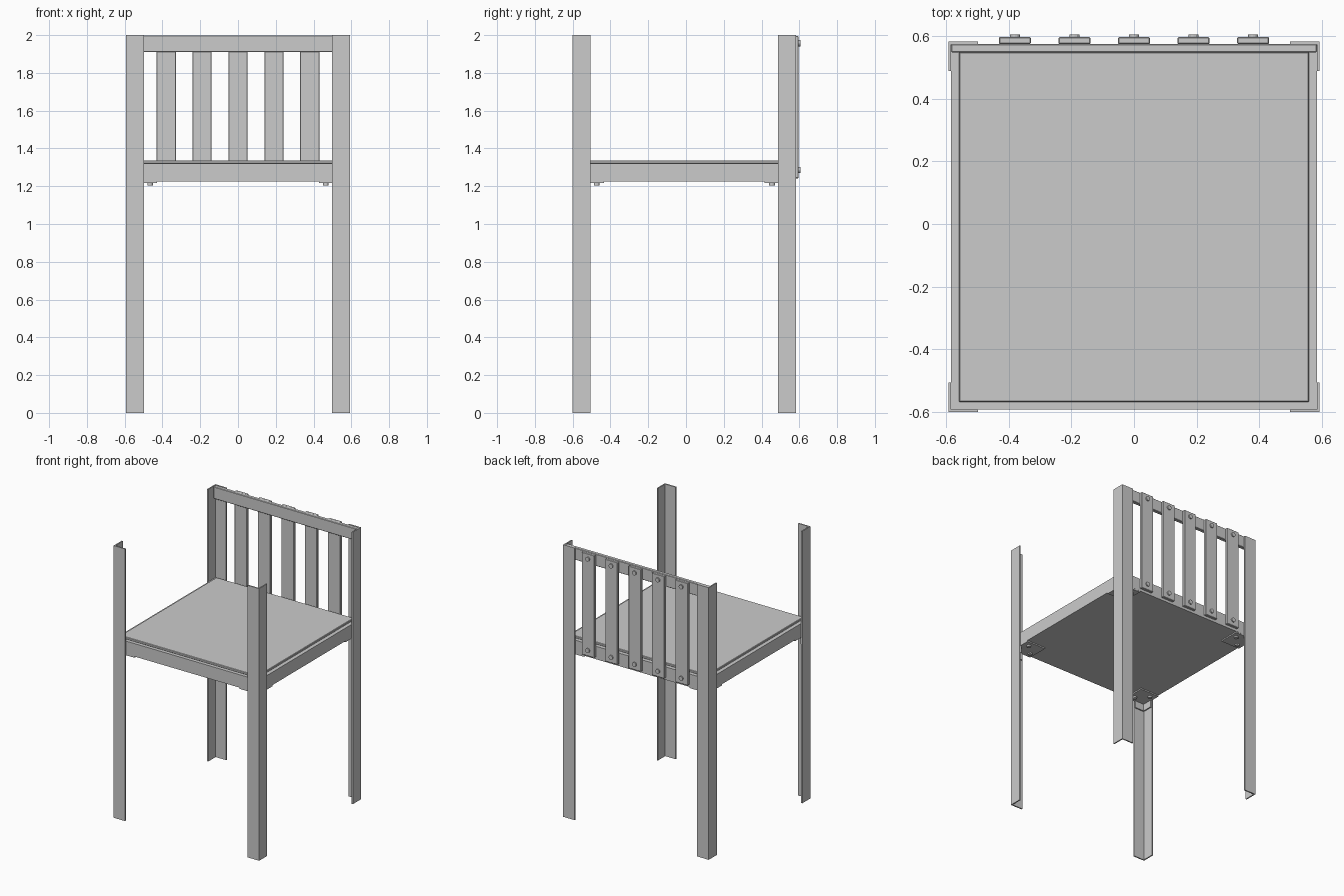
import bpy, bmesh, math
from mathutils import Matrix

if "Cube" in bpy.data.objects:
    bpy.data.objects.remove(bpy.data.objects["Cube"])


def box(name, x0, x1, y0, y1, z0, z1, bevel=0.0):
    bm = bmesh.new()
    bmesh.ops.create_cube(bm, size=1)
    bmesh.ops.scale(bm, vec=(x1 - x0, y1 - y0, z1 - z0), verts=bm.verts)
    bmesh.ops.translate(bm, vec=((x0 + x1) / 2, (y0 + y1) / 2, (z0 + z1) / 2), verts=bm.verts)
    me = bpy.data.meshes.new(name)
    bm.to_mesh(me)
    bm.free()
    ob = bpy.data.objects.new(name, me)
    bpy.context.collection.objects.link(ob)
    if bevel:
        m = ob.modifiers.new("bevel", 'BEVEL')
        m.width = bevel
        m.segments = 1
    return ob


def angle_bar(name, cx, cy, sx, sy, width, t, z0, z1):
    """L-section bar, outer corner at (cx, cy), flanges running along sx and sy."""
    prof = [(0, 0), (width, 0), (width, t), (t, t), (t, width), (0, width)]
    bm = bmesh.new()
    face = bm.faces.new([bm.verts.new((cx + sx * a, cy + sy * b, z0)) for a, b in prof])
    ext = bmesh.ops.extrude_face_region(bm, geom=[face])
    top = [v for v in ext["geom"] if isinstance(v, bmesh.types.BMVert)]
    bmesh.ops.translate(bm, vec=(0, 0, z1 - z0), verts=top)
    bmesh.ops.recalc_face_normals(bm, faces=bm.faces)
    me = bpy.data.meshes.new(name)
    bm.to_mesh(me)
    bm.free()
    ob = bpy.data.objects.new(name, me)
    bpy.context.collection.objects.link(ob)
    return ob


def bolt(name, x, y, z, r, depth, along_y=False):
    bm = bmesh.new()
    bmesh.ops.create_cone(bm, cap_ends=True, segments=12, radius1=r, radius2=r, depth=depth)
    if along_y:
        bmesh.ops.rotate(bm, matrix=Matrix.Rotation(math.pi / 2, 3, 'X'), verts=bm.verts)
    me = bpy.data.meshes.new(name)
    bm.to_mesh(me)
    bm.free()
    ob = bpy.data.objects.new(name, me)
    ob.location = (x, y, z)
    bpy.context.collection.objects.link(ob)


# seat frame and seat panel
box("seat_frame", -0.583, 0.583, -0.591, 0.574, 1.225, 1.32)
box("seat_panel", -0.558, 0.558, -0.568, 0.548, 1.32, 1.337, 0.003)

# backrest top rail
box("back_rail", -0.583, 0.583, 0.547, 0.574, 1.91, 1.998, 0.003)

# angle-iron legs with corner brackets under the seat
for side, sx in (("left", -1), ("right", 1)):
    for end, sy, cy in (("front", -1, -0.6), ("back", 1, 0.582)):
        tag = f"{end}_{side}"
        angle_bar(f"{tag}_leg", sx * 0.592, cy, -sx, -sy, 0.094, 0.009, 0, 2)
        ix, iy = sx * 0.583, cy - sy * 0.009
        xs = sorted((ix, sx * 0.428))
        ys = sorted((iy, iy - sy * 0.157))
        box(f"{tag}_bracket_plate", *xs, *ys, 1.216, 1.225)
        angle_bar(f"{tag}_bracket_flange", ix, iy, -sx, -sy, 0.08, 0.009, 1.165, 1.218)
        for k, (dx, dy) in enumerate(((0.118, 0.045), (0.045, 0.118))):
            bolt(f"{tag}_bracket_bolt_{k}", ix - sx * dx, iy - sy * dy, 1.211, 0.015, 0.012)

# backrest slats, bolted to the rail and the seat frame
for i in range(5):
    x = (i - 2) * 0.19
    box(f"back_slat_{i}", x - 0.051, x + 0.051, 0.574, 0.596, 1.242, 1.995, 0.003)
    for k, z in enumerate((1.285, 1.957)):
        bolt(f"slat_bolt_{i}_{k}", x, 0.599, z, 0.016, 0.012, True)
